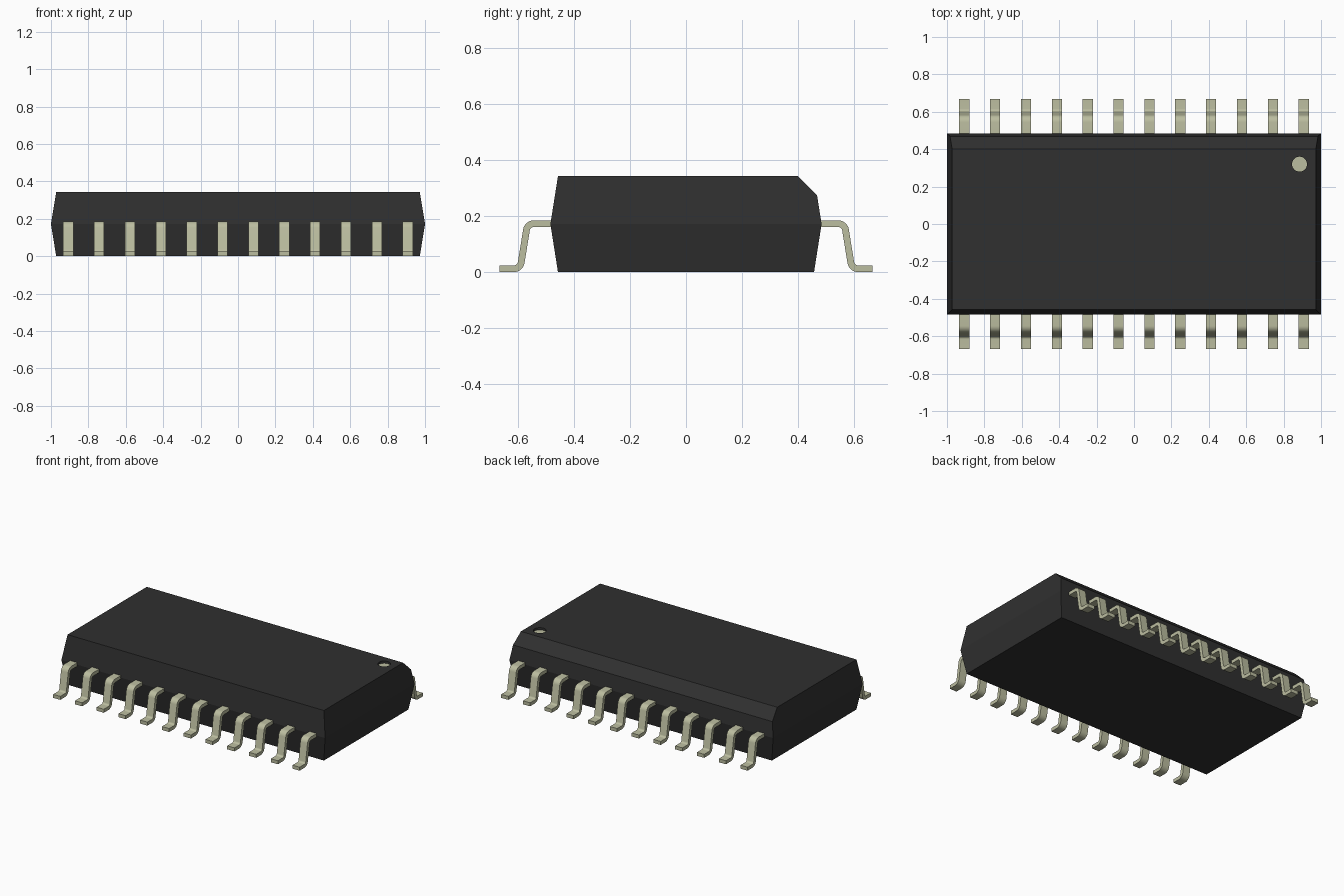
import bpy
import bmesh
from math import pi, tan, sin
from mathutils import Vector, Matrix

cube = bpy.data.objects.get("Cube")
if cube:
    bpy.data.objects.remove(cube, do_unlink=True)


def material(name, colour):
    mat = bpy.data.materials.new(name)
    mat.use_nodes = True
    mat.diffuse_color = colour
    mat.node_tree.nodes["Principled BSDF"].inputs["Base Color"].default_value = colour
    return mat


def add_object(name, bm, *mats):
    bmesh.ops.recalc_face_normals(bm, faces=bm.faces)
    mesh = bpy.data.meshes.new(name)
    bm.to_mesh(mesh)
    bm.free()
    for mat in mats:
        mesh.materials.append(mat)
    obj = bpy.data.objects.new(name, mesh)
    bpy.context.collection.objects.link(obj)
    return obj


def loft(bm, rings):
    """Skin closed rings of points and cap both ends."""
    rings = [[bm.verts.new(p) for p in ring] for ring in rings]
    for a, b in zip(rings, rings[1:]):
        for i in range(len(a)):
            j = (i + 1) % len(a)
            bm.faces.new((a[i], a[j], b[j], b[i]))
    bm.faces.new(rings[0])
    bm.faces.new(rings[-1])


black = material("black_plastic", (0.029, 0.029, 0.029, 1))
metal = material("pale_metal", (0.50, 0.51, 0.35, 1))

# Package body: drafted block, widest at mid height
TOP = 0.343


def rectangle(x, y, z):
    return [(-x, -y, z), (x, -y, z), (x, y, z), (-x, y, z)]


bm = bmesh.new()
loft(bm, [rectangle(0.972, 0.458, 0), rectangle(1, 0.485, 0.172),
          rectangle(0.972, 0.458, TOP)])

# Chamfer along the back top edge
geom = bm.verts[:] + bm.edges[:] + bm.faces[:]
cut = bmesh.ops.bisect_plane(bm, geom=geom, plane_co=(0, 0.4, TOP),
                             plane_no=(0, 1, 1), clear_outer=True)
rim = [e for e in cut["geom_cut"] if isinstance(e, bmesh.types.BMEdge)]
bmesh.ops.holes_fill(bm, edges=rim, sides=0)
body = add_object("body", bm, black, metal)

# Pin one marker: shallow round dimple with a metal-coloured floor
DOT = Vector((0.885, 0.32, TOP))
DEPTH = 0.015
bm = bmesh.new()
bmesh.ops.create_cone(bm, cap_ends=True, segments=32, radius1=0.04, radius2=0.04,
                      depth=2 * DEPTH, matrix=Matrix.Translation(DOT))
cutter = add_object("marker_cutter", bm, black)
cutter.hide_render = True
dimple = body.modifiers.new("dimple", "BOOLEAN")
dimple.operation = "DIFFERENCE"
dimple.solver = "EXACT"
dimple.object = cutter
bpy.context.view_layer.objects.active = body
bpy.ops.object.modifier_apply(modifier="dimple")
bpy.data.objects.remove(cutter, do_unlink=True)
for face in body.data.polygons:
    in_dimple = (face.center - DOT).length < 0.03
    face.material_index = 1 if in_dimple and face.normal.z > 0.9 else 0


# Gull-wing pin: rounded centre line swept with a flat section
def rounded(points, radius, steps=6):
    path = [points[0]]
    for prev, p, nxt in zip(points, points[1:], points[2:]):
        u, v = (prev - p).normalized(), (nxt - p).normalized()
        half = u.angle(v) / 2
        centre = p + (u + v).normalized() * radius / sin(half)
        start = p + u * radius / tan(half) - centre
        end = p + v * radius / tan(half) - centre
        path += [centre + start.lerp(end, i / steps).normalized() * radius
                 for i in range(steps + 1)]
    return path + [points[-1]]


THICK = 0.024
WIDTH = 0.054
path = rounded([Vector(p) for p in ((-0.46, 0.173), (-0.567, 0.173),
                                    (-0.593, THICK / 2), (-0.667, THICK / 2))], 0.026)
rings = []
for i, p in enumerate(path):
    along = (path[min(i + 1, len(path) - 1)] - path[max(i - 1, 0)]).normalized()
    if i in (1, len(path) - 2):
        along = Vector((-1, 0))
    off = Vector((-along.y, along.x)) * THICK / 2
    a, b = p + off, p - off
    w = WIDTH / 2
    rings.append([(-w, *a), (w, *a), (w, *b), (-w, *b)])
bm = bmesh.new()
loft(bm, rings)
pin = add_object("front_pin_1", bm, metal)
bpy.ops.object.select_all(action="DESELECT")
pin.select_set(True)
bpy.context.view_layer.objects.active = pin
bpy.ops.object.shade_smooth_by_angle(angle=pi / 6)

# Two rows of twelve pins sharing one mesh
COUNT, PITCH = 12, 0.165
for side, turn in (("front", 0), ("back", pi)):
    for i in range(COUNT):
        name = f"{side}_pin_{i + 1}"
        obj = pin
        if name != pin.name:
            obj = pin.copy()
            obj.name = name
            bpy.context.collection.objects.link(obj)
        obj.location.x = (i - (COUNT - 1) / 2) * PITCH
        obj.rotation_euler.z = turn
